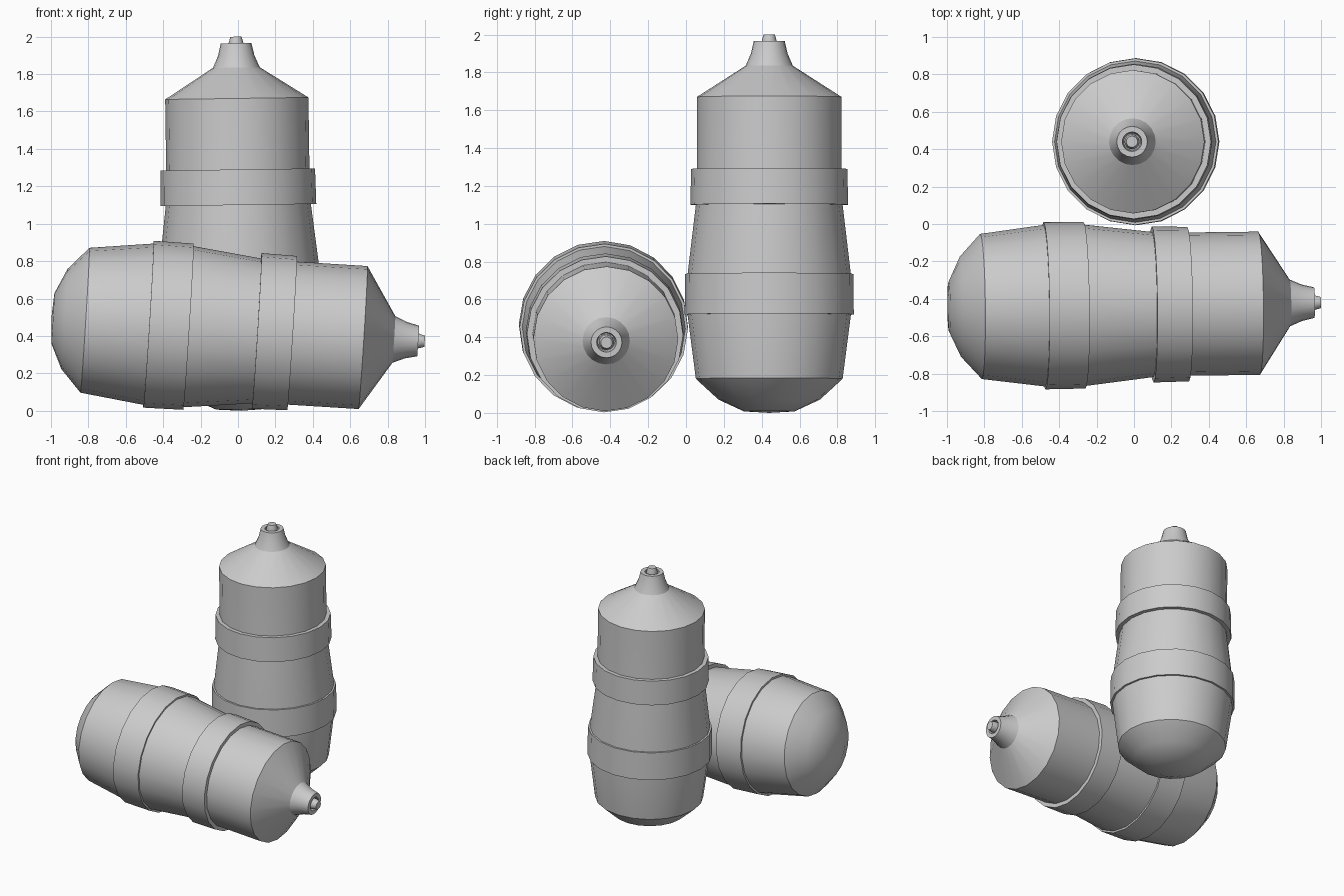
import bpy, bmesh, math
from mathutils import Vector, Matrix

if "Cube" in bpy.data.objects:
    bpy.data.objects.remove(bpy.data.objects["Cube"])

SIDES = 20


def lathe(name, profile, frame, closed=False):
    """Revolve (radius, height) points around the local z axis."""
    bm = bmesh.new()
    rings = []
    for r, z in profile:
        if r == 0:
            rings.append([bm.verts.new((0, 0, z))] * SIDES)
        else:
            rings.append([bm.verts.new((r * math.cos(2 * math.pi * i / SIDES),
                                        r * math.sin(2 * math.pi * i / SIDES), z))
                          for i in range(SIDES)])
    pairs = list(zip(rings, rings[1:]))
    if closed:
        pairs.append((rings[-1], rings[0]))
    for a, b in pairs:
        for i in range(SIDES):
            j = (i + 1) % SIDES
            bm.faces.new(list(dict.fromkeys((a[i], a[j], b[j], b[i]))))
    bmesh.ops.recalc_face_normals(bm, faces=bm.faces)
    mesh = bpy.data.meshes.new(name)
    bm.to_mesh(mesh)
    bm.free()
    obj = bpy.data.objects.new(name, mesh)
    bpy.context.collection.objects.link(obj)
    obj.matrix_world = frame
    bpy.ops.object.select_all(action='DESELECT')
    obj.select_set(True)
    bpy.context.view_layer.objects.active = obj
    bpy.ops.object.shade_smooth_by_angle(angle=math.radians(30))


def canister(prefix, base, direction):
    turn = Vector((0, 0, 1)).rotation_difference(Vector(direction)).to_matrix().to_4x4()
    frame = Matrix.Translation(base) @ turn
    # Body: rounded base, bulging lower half, conical shoulder and hollow spout
    lathe(prefix + "_body", [
        (0, 0), (0.134, 0.008), (0.268, 0.07), (0.388, 0.18), (0.432, 0.52),
        (0.432, 0.73), (0.388, 1.10), (0.383, 1.29), (0.383, 1.67),
        (0.125, 1.835), (0.097, 1.90), (0.082, 1.965),
        (0.052, 1.965), (0.045, 1.90), (0, 1.90)], frame)
    # Raised bands around the body
    lathe(prefix + "_lower_band", [
        (0.42, 0.52), (0.447, 0.52), (0.445, 0.735), (0.42, 0.735)], frame, True)
    lathe(prefix + "_upper_band", [
        (0.375, 1.10), (0.417, 1.10), (0.413, 1.29), (0.375, 1.29)], frame, True)
    # Pin standing inside the spout
    lathe(prefix + "_pin", [
        (0, 1.89), (0.04, 1.89), (0.04, 1.965), (0.03, 2.0), (0, 2.0)], frame)


canister("standing_canister", (0.017, 0.44, 0), (-0.014, 0, 1))
canister("lying_canister", (-0.998, -0.443, 0.495), (0.998, 0.0115, -0.062))
